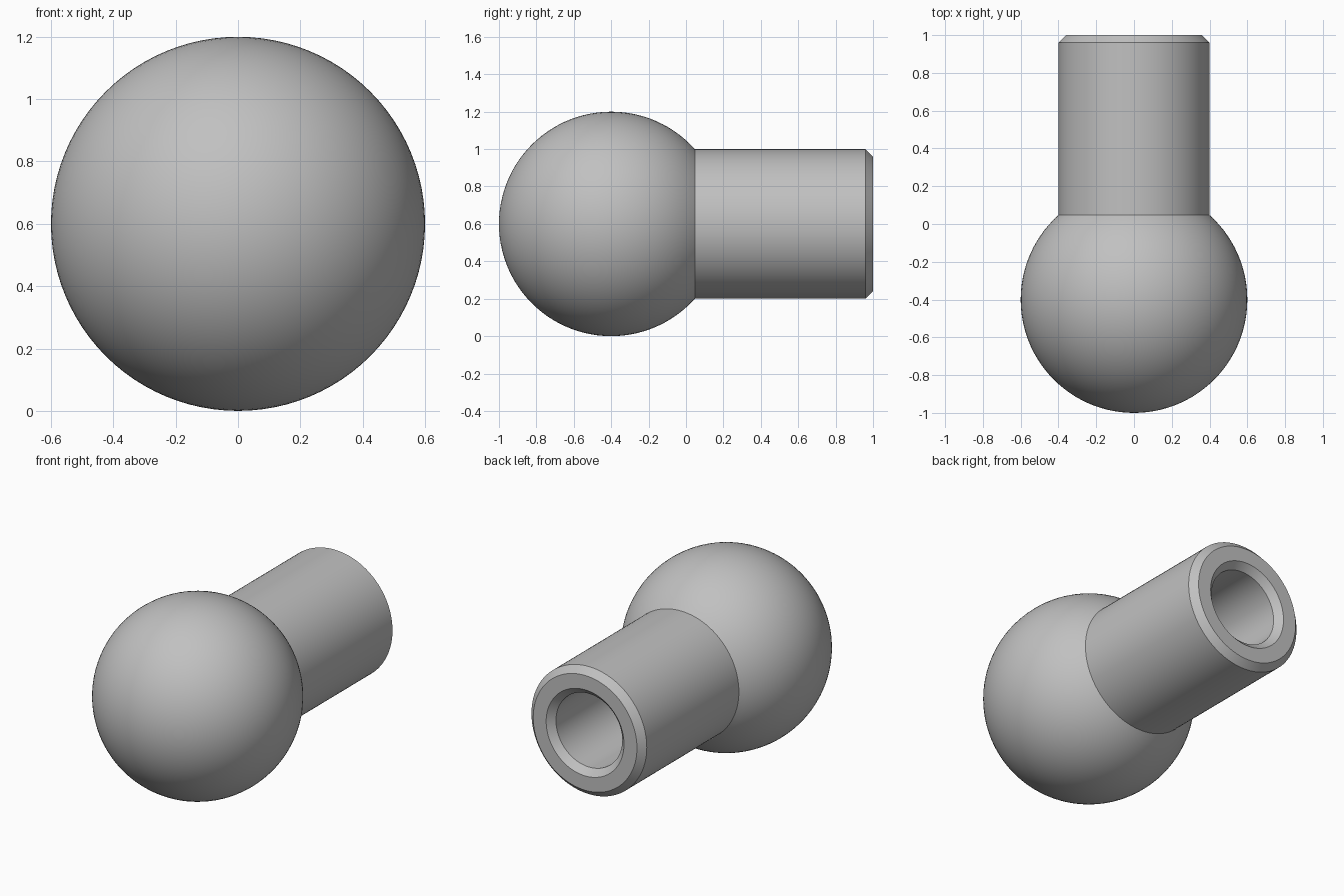
import bpy, bmesh, math
from mathutils import Matrix, Vector

if "Cube" in bpy.data.objects:
    bpy.data.objects.remove(bpy.data.objects["Cube"])

STEPS = 96
BALL_R, NECK_R, BALL_Y, AXIS_Z = 0.6, 0.4, -0.4, 0.6
BORE_R, CHAMFER = 0.23, 0.04

steel = bpy.data.materials.new("steel grey")
steel.diffuse_color = (0.53, 0.53, 0.53, 1)
steel.use_nodes = True
steel.node_tree.nodes["Principled BSDF"].inputs["Base Color"].default_value = steel.diffuse_color

# Profile as (radius, y): ball from its front pole to the neck
neck_angle = math.pi - math.asin(NECK_R / BALL_R)
profile = []
for i in range(41):
    a = neck_angle * i / 40
    profile.append((BALL_R * math.sin(a), BALL_Y - BALL_R * math.cos(a)))

# Neck, outer chamfer, end face, countersink and blind drilled bore
profile += [
    (NECK_R, 1 - CHAMFER), (NECK_R - CHAMFER, 1),
    (BORE_R + CHAMFER, 1), (BORE_R, 1 - CHAMFER),
    (BORE_R, 0.0), (0, -0.13),
]

# Revolve the profile around the y axis
bm = bmesh.new()
verts = [bm.verts.new((r, y, 0)) for r, y in profile]
edges = [bm.edges.new(pair) for pair in zip(verts, verts[1:])]
bmesh.ops.spin(bm, geom=verts + edges, cent=(0, 0, 0), axis=(0, 1, 0),
               angle=math.tau, steps=STEPS)
bmesh.ops.remove_doubles(bm, verts=bm.verts, dist=1e-4)
bmesh.ops.recalc_face_normals(bm, faces=bm.faces)
bmesh.ops.transform(bm, matrix=Matrix.Translation(Vector((0, 0, AXIS_Z))), verts=bm.verts)

mesh = bpy.data.meshes.new("ball_stud")
bm.to_mesh(mesh)
bm.free()
mesh.materials.append(steel)
stud = bpy.data.objects.new("ball_stud", mesh)
bpy.context.collection.objects.link(stud)

# Smooth curved walls, crisp chamfer and neck edges
bpy.context.view_layer.objects.active = stud
stud.select_set(True)
bpy.ops.object.shade_smooth_by_angle(angle=math.radians(25))
